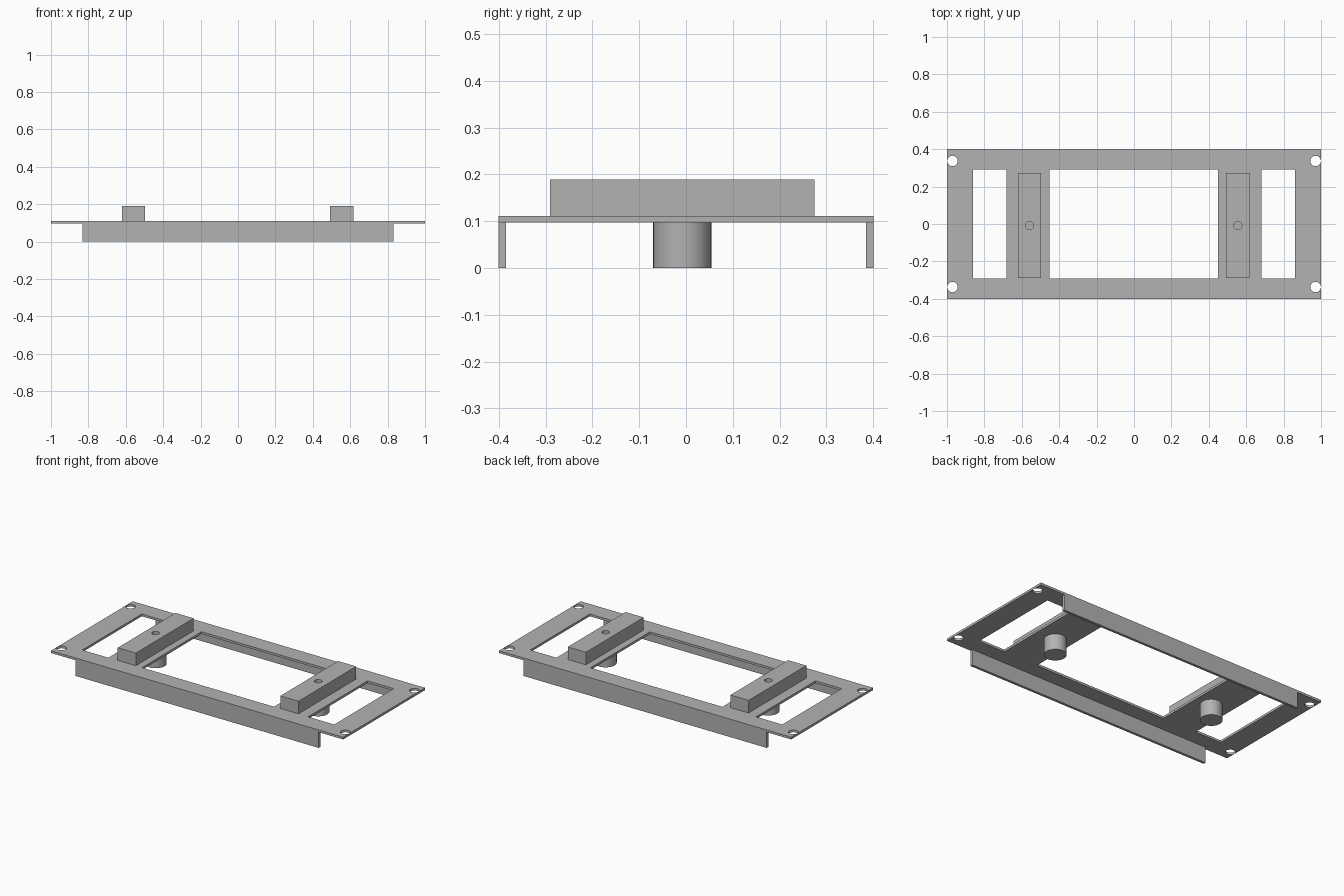
import bpy
import bmesh
import math

cube = bpy.data.objects.get("Cube")
if cube:
    bpy.data.objects.remove(cube, do_unlink=True)

# Single plain metal colour
grey = bpy.data.materials.new("plain grey")
grey.use_nodes = True
GREY = (0.45, 0.45, 0.45, 1)
grey.diffuse_color = GREY
grey.node_tree.nodes["Principled BSDF"].inputs["Base Color"].default_value = GREY


def rect(x0, x1, y0, y1):
    return [(x0, y0), (x1, y0), (x1, y1), (x0, y1)]


def circle(x, y, r, n=32):
    return [(x + r * math.cos(i * math.tau / n), y + r * math.sin(i * math.tau / n))
            for i in range(n)]


def extrude(name, loops, z0, z1, smooth=False):
    """Extrude an outline, with any further loops cut out as holes."""
    curve = bpy.data.curves.new(name + "_outline", 'CURVE')
    curve.dimensions = '2D'
    curve.fill_mode = 'BOTH'
    curve.extrude = (z1 - z0) / 2
    for loop in loops:
        spline = curve.splines.new('POLY')
        spline.points.add(len(loop) - 1)
        for point, (x, y) in zip(spline.points, loop):
            point.co = (x, y, 0, 1)
        spline.use_cyclic_u = True
    helper = bpy.data.objects.new(name + "_outline", curve)
    bpy.context.collection.objects.link(helper)
    graph = bpy.context.evaluated_depsgraph_get()
    mesh = bpy.data.meshes.new_from_object(helper.evaluated_get(graph))
    bpy.data.objects.remove(helper, do_unlink=True)
    bpy.data.curves.remove(curve)

    # Weld caps to walls and lift into place
    bm = bmesh.new()
    bm.from_mesh(mesh)
    bmesh.ops.remove_doubles(bm, verts=bm.verts, dist=1e-5)
    bmesh.ops.translate(bm, verts=bm.verts, vec=(0, 0, (z0 + z1) / 2))
    bmesh.ops.recalc_face_normals(bm, faces=bm.faces)
    for face in bm.faces:
        face.smooth = False
    bm.to_mesh(mesh)
    bm.free()
    mesh.name = name
    mesh.materials.clear()
    mesh.materials.append(grey)
    obj = bpy.data.objects.new(name, mesh)
    bpy.context.collection.objects.link(obj)
    if smooth:
        bpy.ops.object.select_all(action='DESELECT')
        obj.select_set(True)
        bpy.context.view_layer.objects.active = obj
        bpy.ops.object.shade_smooth_by_angle(angle=math.radians(30))
    return obj


BOTTOM, TOP, BAR_TOP = 0.097, 0.111, 0.189
OFFSET_Y = -0.008

# Face plate with three windows and four corner screw holes
plate = [rect(-1, 1, -0.4, 0.4), rect(-0.453, 0.45, -0.291, 0.291)]
for s in (-1, 1):
    plate.append(rect(*sorted((s * 0.683, s * 0.862)), -0.291, 0.291))
    plate += [circle(s * 0.971, t * 0.337, 0.028) for t in (-1, 1)]
extrude("face_plate", plate, BOTTOM, TOP, smooth=True)

# Folded stiffening flanges along the long edges
for name, y0, y1 in (("front_flange", -0.4, -0.384), ("back_flange", 0.384, 0.4)):
    extrude(name, [rect(-0.832, 0.832, y0, y1)], 0, BOTTOM)

# Raised bars with a pin hole, and round bosses below them
for side, x in (("right", -0.558), ("left", 0.555)):
    outline = rect(x - 0.062, x + 0.062, OFFSET_Y - 0.282, OFFSET_Y + 0.282)
    extrude(side + "_bar", [outline, circle(x, OFFSET_Y, 0.022)], TOP, BAR_TOP, smooth=True)
    extrude(side + "_boss", [circle(x, OFFSET_Y, 0.062, 48)], 0, BOTTOM, smooth=True)
